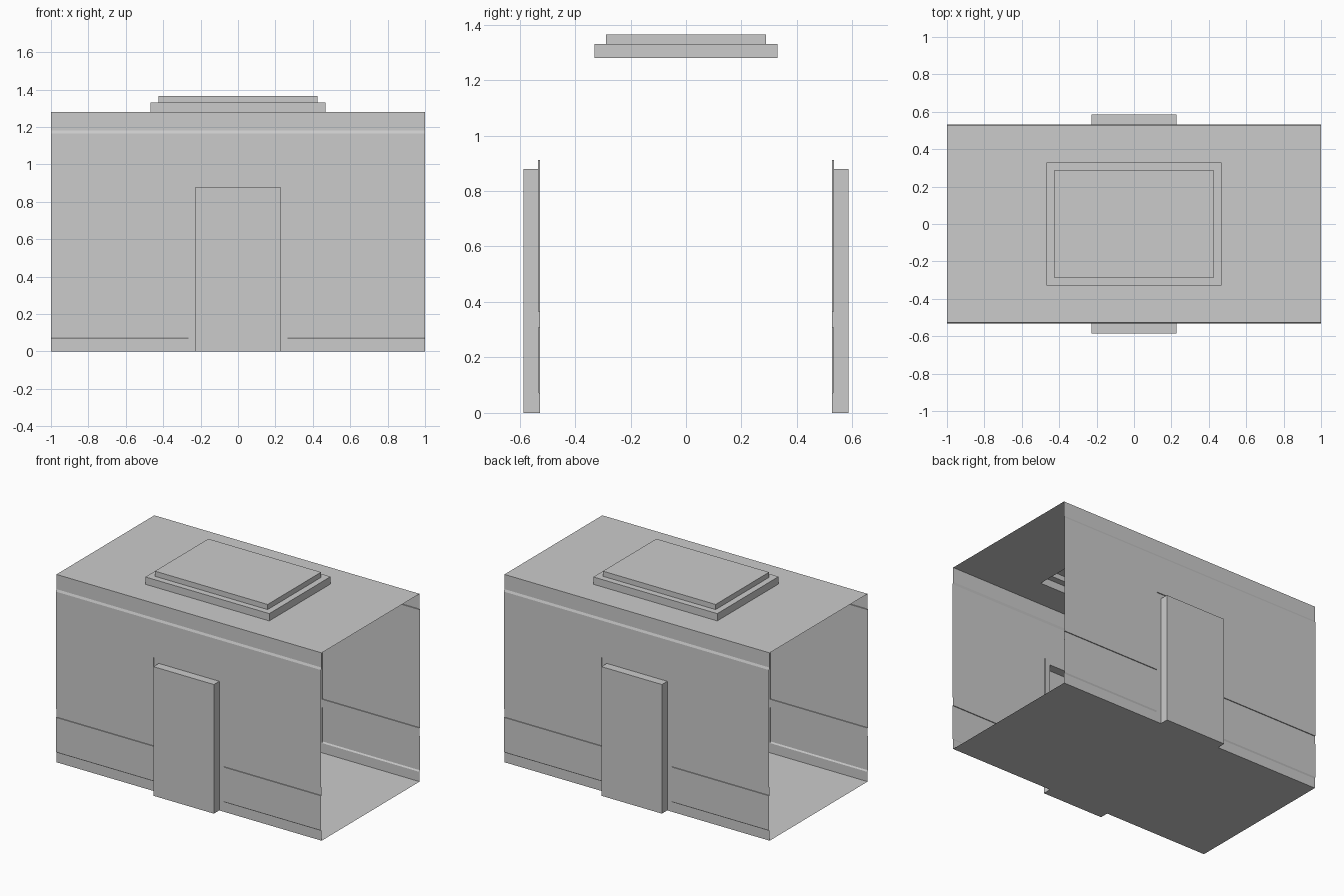
import bpy, bmesh, math
from mathutils import Matrix

if "Cube" in bpy.data.objects:
    bpy.data.objects.remove(bpy.data.objects["Cube"])

IN, OUT, DOOR = -0.527, -0.533, -0.585      # recessed skin, raised skin, door face (y)
DX, DZ = 0.228, 0.88                        # door half width, height
FX, FZ = 0.265, 0.912                       # door surround half width, height
ROOF, LEN = 1.28, 1.0


def make(name, quads, turn=False):
    """Build an open shell from quads; turn gives the opposite side of the car."""
    bm = bmesh.new()
    for q in quads:
        bm.faces.new([bm.verts.new(p) for p in q])
    bmesh.ops.remove_doubles(bm, verts=bm.verts, dist=1e-5)
    if turn:
        bm.transform(Matrix.Rotation(math.pi, 4, 'Z'))
    me = bpy.data.meshes.new(name)
    bm.to_mesh(me)
    bm.free()
    ob = bpy.data.objects.new(name, me)
    bpy.context.collection.objects.link(ob)
    return ob


def sweep(profile, x0, x1):
    """Sheet from a (y, z) profile running upward, faced to the front."""
    return [[(x0, *a), (x1, *a), (x1, *b), (x0, *b)]
            for a, b in zip(profile, profile[1:])]


def ring(a, b):
    """Quads joining two rectangles given as (half x, half y, z)."""
    def rect(r):
        x, y, z = r
        return [(-x, -y, z), (x, -y, z), (x, y, z), (-x, y, z)]
    p, q = rect(a), rect(b)
    return [[p[i], p[(i + 1) % 4], q[(i + 1) % 4], q[i]] for i in range(4)]


# Side wall: stepped profile beside the door, shorter profile above it
top = [(OUT, 1.165), (IN, 1.18), (IN, ROOF)]
side = [(IN, 0), (IN, 0.066), (OUT, 0.075), (OUT, 0.308), (IN, 0.308),
        (IN, 0.365), (OUT, 0.365), (OUT, FZ)] + top
wall = sweep(side, -LEN, -FX) + sweep(side, FX, LEN)
wall += sweep([(IN, FZ), (OUT, FZ)] + top, -FX, FX)

# Flat recessed surround of the door
wall += sweep([(IN, 0), (IN, DZ)], -FX, -DX) + sweep([(IN, 0), (IN, DZ)], DX, FX)
wall += sweep([(IN, DZ), (IN, FZ)], -FX, FX)

# Step edges where the raised panels meet the surround
for z0, z1, zb in ((0.066, 0.308, 0.075), (0.365, FZ, 0.365)):
    e = [(IN, z0), (IN, z1), (OUT, z1), (OUT, zb)]
    wall.append([(FX, *p) for p in e])
    wall.append([(-FX, *p) for p in reversed(e)])

# Protruding door, open to the interior
f = [(-DX, DOOR, 0), (DX, DOOR, 0), (DX, DOOR, DZ), (-DX, DOOR, DZ)]
b = [(x, IN, z) for x, y, z in f]
door = [f] + [[b[i], b[(i + 1) % 4], f[(i + 1) % 4], f[i]] for i in range(4)]

for label, turn in (("front", False), ("back", True)):
    make(label + "_wall", wall, turn)
    make(label + "_door", door, turn)

# Floor
make("floor", [[(-LEN, IN, 0), (-LEN, -IN, 0), (LEN, -IN, 0), (LEN, IN, 0)]])

# Roof with its opening, and the stepped hatch above it
VX, VY, UX, UY = 0.467, 0.33, 0.425, 0.288
make("roof", ring((LEN, -IN, ROOF), (VX, VY, ROOF)))
cap = [(-UX, -UY, 1.365), (UX, -UY, 1.365), (UX, UY, 1.365), (-UX, UY, 1.365)]
make("roof_hatch", ring((VX, VY, ROOF), (VX, VY, 1.33))
     + ring((VX, VY, 1.33), (UX, UY, 1.33))
     + ring((UX, UY, 1.33), (UX, UY, 1.365)) + [cap])
